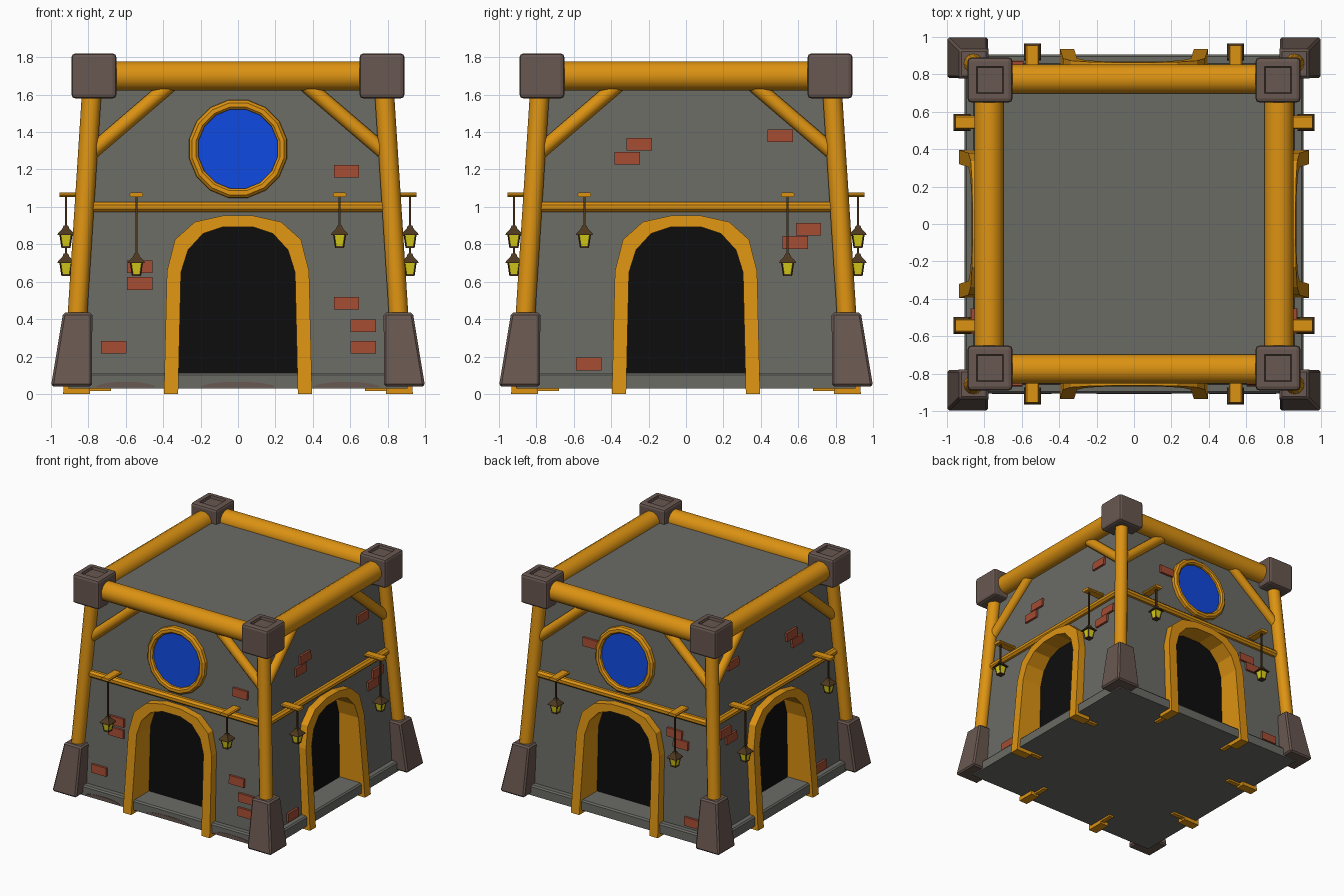
import bpy, bmesh, math
from mathutils import Vector

if "Cube" in bpy.data.objects:
    bpy.data.objects.remove(bpy.data.objects["Cube"])


def material(name, r, g, b):
    m = bpy.data.materials.new(name)
    m.diffuse_color = (r, g, b, 1)
    m.use_nodes = True
    m.node_tree.nodes["Principled BSDF"].inputs["Base Color"].default_value = m.diffuse_color
    return m


WOOD = material("golden wood", 0.72, 0.29, 0.006)
WALL = material("grey plaster", 0.145, 0.145, 0.13)
STONE = material("brown stone", 0.14, 0.095, 0.08)
BRICK = material("red brick", 0.36, 0.07, 0.032)
GLASS = material("blue glass", 0.005, 0.065, 0.72)
DARK = material("dark doorway", 0.004, 0.004, 0.004)
IRON = material("lantern bronze", 0.075, 0.04, 0.014)
LIGHT = material("lantern yellow", 0.72, 0.64, 0.01)


def finish(name, bm, mat, smooth=False):
    bmesh.ops.recalc_face_normals(bm, faces=bm.faces)
    me = bpy.data.meshes.new(name)
    bm.to_mesh(me)
    bm.free()
    me.materials.append(mat)
    ob = bpy.data.objects.new(name, me)
    bpy.context.collection.objects.link(ob)
    if smooth:
        bpy.ops.object.select_all(action='DESELECT')
        ob.select_set(True)
        bpy.context.view_layer.objects.active = ob
        bpy.ops.object.shade_smooth_by_angle(angle=math.radians(40))
    return ob


def loft_bm(rings, closed=False):
    bm = bmesh.new()
    vs = [[bm.verts.new(p) for p in ring] for ring in rings]
    n, k = len(rings), len(rings[0])
    for i in range(n if closed else n - 1):
        a, b = vs[i], vs[(i + 1) % n]
        for j in range(k):
            bm.faces.new((a[j], a[(j + 1) % k], b[(j + 1) % k], b[j]))
    if not closed:
        bm.faces.new(vs[0])
        bm.faces.new(vs[-1])
    return bm


def loft(name, rings, mat, closed=False, smooth=False):
    return finish(name, loft_bm(rings, closed), mat, smooth)


def tube(name, a, b, r, mat, n=12):
    a, b = Vector(a), Vector(b)
    q = (b - a).to_track_quat('Z', 'Y')
    circ = [q @ Vector((r * math.cos(t), r * math.sin(t), 0))
            for t in (2 * math.pi * (i + 0.5) / n for i in range(n))]
    return loft(name, [[p + c for c in circ] for p in (a, b)], mat, smooth=True)


def square(h, z, cx=0, cy=0):
    return [(cx + x * h, cy + y * h, z) for x, y in ((-1, -1), (1, -1), (1, 1), (-1, 1))]


def wall(z):          # half width of the leaning wall at height z
    return 0.865 - 0.065 * z


# Side mappers: (along, outward distance, height) -> world
SIDES = {
    "front": lambda u, d, z: (u, -d, z),
    "back": lambda u, d, z: (u, d, z),
    "right": lambda u, d, z: (d, u, z),
    "left": lambda u, d, z: (-d, u, z),
}

# Door arch half profiles, mirrored into full paths
OUTER = [(-0.396, 0), (-0.38, 0.655), (-0.337, 0.825), (-0.23, 0.92), (-0.08, 0.953)]
INNER = [(-0.32, 0), (-0.305, 0.65), (-0.267, 0.77), (-0.187, 0.857), (-0.08, 0.893)]


def arch(half):
    return half + [(-x, z) for x, z in reversed(half)]


OUT, INN = arch(OUTER), arch(INNER)
MID = [((a + c) / 2, (b + d) / 2) for (a, b), (c, d) in zip(OUT, INN)]

# Plinth and wall body with four door recesses
loft("plinth", [square(0.905, 0.03), square(0.905, 0.10), square(0.895, 0.112)], WALL)
body = loft("wall_body", [square(wall(0.1), 0.1), square(wall(1.7), 1.70)], WALL)
for side, P in SIDES.items():
    cut = loft("door_cutter", [[P(x, d, max(z, 0.05)) for x, z in MID] for d in (0.70, 1.1)], DARK)
    cut.hide_render = True
    mod = body.modifiers.new("door", 'BOOLEAN')
    mod.operation, mod.solver, mod.object = 'DIFFERENCE', 'EXACT', cut
    bpy.ops.object.select_all(action='DESELECT')
    body.select_set(True)
    bpy.context.view_layer.objects.active = body
    bpy.ops.object.modifier_apply(modifier=mod.name)
    bpy.data.objects.remove(cut)
body.data.materials.clear()
body.data.materials.append(WALL)
for p in body.data.polygons:
    p.material_index = 0

# Corner stones, posts and caps
for sx in (-1, 1):
    for sy in (-1, 1):
        bm = loft_bm([square(0.11, 0.04, sx * 0.89, sy * 0.89),
                      square(0.078, 0.435, sx * 0.857, sy * 0.857)])
        bmesh.ops.recalc_face_normals(bm, faces=bm.faces)
        bmesh.ops.bevel(bm, geom=bm.edges[:], offset=0.012, segments=1, affect='EDGES')
        finish("corner_foot_stone", bm, STONE)
        tube("corner_post", (sx * 0.873, sy * 0.873, 0.2), (sx * 0.78, sy * 0.78, 1.65), 0.052, WOOD)
        bm = loft_bm([square(0.12, 1.58, sx * 0.77, sy * 0.77),
                      square(0.12, 1.82, sx * 0.77, sy * 0.77)])
        bmesh.ops.recalc_face_normals(bm, faces=bm.faces)
        bmesh.ops.bevel(bm, geom=bm.edges[:], offset=0.02, segments=2, profile=0.5, affect='EDGES')
        top = max(bm.faces, key=lambda f: f.calc_center_median().z)
        bmesh.ops.inset_individual(bm, faces=[top], thickness=0.04)
        bmesh.ops.inset_individual(bm, faces=[top], thickness=0.006, depth=-0.02)
        finish("corner_cap", bm, STONE)

# Bricks as (along, height) centres
SIDE_BRICKS = [(-0.25, 1.335), (-0.315, 1.26), (0.505, 1.38), (0.655, 0.88), (0.585, 0.81), (-0.52, 0.16)]
BRICKS = {
    "front": [(0.58, 1.19), (0.58, 0.485), (0.67, 0.365), (0.67, 0.25),
              (-0.525, 0.68), (-0.525, 0.59), (-0.665, 0.25)],
    "back": [(0.32, 1.36), (-0.47, 0.84), (-0.53, 0.77), (-0.66, 0.17)],
    "right": SIDE_BRICKS, "left": SIDE_BRICKS,
}


def lantern(side, P, u, z0):
    def sq(h, z):
        return [P(u + x, 0.92 + y, z) for x, y, _ in square(h, z)]
    loft(side + "_lantern_chain", [sq(0.006, z0 + 0.11), sq(0.006, 1.06)], IRON)
    loft(side + "_lantern_roof", [sq(0.045, z0 + 0.07), sq(0.043, z0 + 0.078), sq(0.018, z0 + 0.105),
                                  sq(0.012, z0 + 0.12)], IRON)
    loft(side + "_lantern_glass", [sq(0.021, z0 + 0.008), sq(0.031, z0 + 0.072)], LIGHT)
    loft(side + "_lantern_base", [sq(0.024, z0), sq(0.024, z0 + 0.01)], IRON)
    for a in (-1, 1):
        for b in (-1, 1):
            tube(side + "_lantern_bar", P(u + a * 0.021, 0.92 + b * 0.021, z0 + 0.005),
                 P(u + a * 0.031, 0.92 + b * 0.031, z0 + 0.072), 0.004, IRON, 4)


for side, P in SIDES.items():
    # Top beam, middle rail and diagonal braces
    tube(side + "_top_beam", P(-0.77, 0.775, 1.70), P(0.77, 0.775, 1.70), 0.08, WOOD)
    tube(side + "_rail", P(-0.79, 0.81, 1.0), P(0.79, 0.81, 1.0), 0.029, WOOD, 8)
    for s in (-1, 1):
        tube(side + "_brace", P(s * 0.78, 0.79, 1.295), P(s * 0.36, 0.77, 1.655), 0.04, WOOD, 10)

    # Door trim, deep lining and dark panel
    def front(z):
        return 0.935 - 0.075 * z
    loft(side + "_door_trim", [[P(a, front(b), b), P(c, front(d), d), P(c, 0.79, d), P(a, 0.79, b)]
                               for (a, b), (c, d) in zip(OUT, INN)], WOOD)
    loft(side + "_door_lining", [[P(a, 0.82, b), P(c, 0.82, d), P(c, 0.68, d), P(a, 0.68, b)]
                                 for (a, b), (c, d) in
                                 ((m, i) for m, i in zip([(x, max(z, 0.015)) for x, z in MID],
                                                         [(x, max(z, 0.015)) for x, z in INN]))], WOOD)
    loft(side + "_door_panel", [[P(x, d, max(z, 0.105)) for x, z in MID] for d in (0.699, 0.706)], DARK)

    # Bricks lying on the leaning wall
    for u, z in BRICKS[side]:
        loft(side + "_brick", [[P(u + a * 0.068, wall(z + b * 0.034) + off, z + b * 0.034)
                                for a, b in ((-1, -1), (1, -1), (1, 1), (-1, 1))]
                               for off in (-0.02, 0.018)], BRICK)

    # Pegs and hanging lanterns; long drop on one end, short on the other
    long_end = -1 if side in ("front", "back") else 1
    for s in (-1, 1):
        u = s * 0.543
        loft(side + "_lantern_peg", [[P(u + a * w, d, 1.065 + b) for a, b in
                                      ((-1, -0.004), (-0.8, -0.011), (0.8, -0.011), (1, -0.004),
                                       (1, 0.004), (0.8, 0.011), (-0.8, 0.011), (-1, 0.004))]
                                     for d, w in ((0.78, 0.036), (0.955, 0.036))], WOOD)
        lantern(side, P, u, 0.63 if s == long_end else 0.78)

    # Round window on front and back
    if side in ("front", "back"):
        angles = [2 * math.pi * (i + 0.5) / 16 for i in range(16)]

        def disc(r, off):
            return [P(r * math.cos(t), wall(1.31 + r * math.sin(t)) + off, 1.31 + r * math.sin(t))
                    for t in angles]
        loft(side + "_window_frame", list(zip(disc(0.268, -0.02), disc(0.265, 0.025), disc(0.25, 0.04),
                                              disc(0.228, 0.04), disc(0.216, 0.028), disc(0.214, -0.02))),
             WOOD, closed=True)
        loft(side + "_window_glass", [disc(0.22, 0.004), disc(0.22, 0.012)], GLASS)

# Low stone patches along the front plinth
for c, w in ((-0.6, 0.16), (0.0, 0.2), (0.58, 0.18)):
    arc = [(c + w * math.cos(math.pi * i / 8), 0.035 + 0.03 * math.sin(math.pi * i / 8)) for i in range(9)]
    loft("front_plinth_stone", [[(x, -d, z) for x, z in arc] for d in (0.902, 0.908)], STONE)
